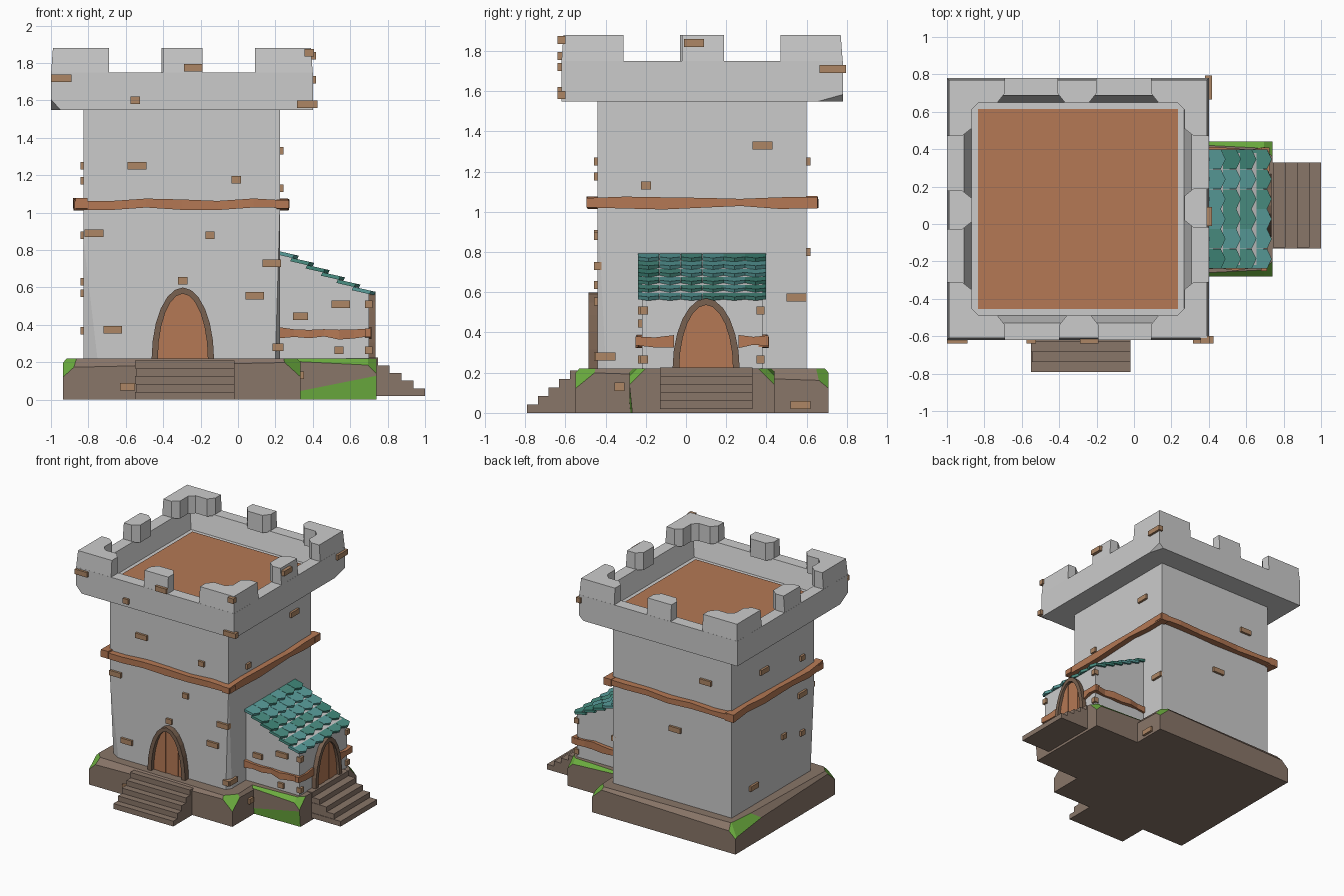
import bpy, bmesh, math, random
from mathutils import Vector

if "Cube" in bpy.data.objects:
    bpy.data.objects.remove(bpy.data.objects["Cube"])
random.seed(4)
CX, CY = -0.30, 0.08          # tower axis
EARTH, WOOD, TRIM = (.25, .18, .14, 1), (.46, .19, .09, 1), (.19, .12, .08, 1)
BRICK, GRASS = (.42, .24, .13, 1), (.15, .42, .05, 1)
TEALS = [(.07, .28, .23, 1), (.10, .34, .33, 1), (.05, .24, .19, 1)]
mats = {}


def mat(c):
    if c not in mats:
        mats[c] = bpy.data.materials.new("colour_%d" % len(mats))
        mats[c].diffuse_color = c
    return mats[c]


def finish(bm, name, *colours):
    bmesh.ops.recalc_face_normals(bm, faces=bm.faces)
    me = bpy.data.meshes.new(name)
    bm.to_mesh(me)
    bm.free()
    for c in colours:
        me.materials.append(mat(c))
    ob = bpy.data.objects.new(name, me)
    bpy.context.collection.objects.link(ob)
    return ob


def prism(bm, pts, offset, m=0):
    """Extrude a planar polygon along an offset vector."""
    a = [bm.verts.new(p) for p in pts]
    b = [bm.verts.new(Vector(p) + Vector(offset)) for p in pts]
    n = len(a)
    faces = [bm.faces.new(a[::-1]), bm.faces.new(b)]
    faces += [bm.faces.new((a[i], a[(i + 1) % n], b[(i + 1) % n], b[i])) for i in range(n)]
    for f in faces:
        f.material_index = m


def box(bm, x0, x1, y0, y1, z0, z1):
    prism(bm, [(x0, y0, z0), (x1, y0, z0), (x1, y1, z0), (x0, y1, z0)], (0, 0, z1 - z0))


def chip(bm, co, no, m=0):
    """Slice a corner off a convex mesh and cap it."""
    cut = bmesh.ops.bisect_plane(bm, geom=bm.verts[:] + bm.edges[:] + bm.faces[:],
                                 plane_co=co, plane_no=no, clear_outer=True)["geom_cut"]
    edges = [e for e in cut if isinstance(e, bmesh.types.BMEdge)]
    if len(edges) > 2:
        for f in bmesh.ops.edgenet_fill(bm, edges=edges)["faces"]:
            f.material_index = m


def wall(side, at):
    """Map (u along wall, d outward, z) to world on the given side."""
    return {"front": lambda u, d, z: Vector((u, at - d, z)),
            "back": lambda u, d, z: Vector((u, at + d, z)),
            "right": lambda u, d, z: Vector((at + d, u, z)),
            "left": lambda u, d, z: Vector((at - d, u, z))}[side]


# earth bases with brown worn edges and grassy corners
bm = bmesh.new()
box(bm, CX - .635, CX + .635, CY - .63, CY + .63, 0, .22)
for sx in (-1, 1):
    chip(bm, (CX + sx * .60, CY, .22), (sx, .03, .9))
for sy in (-1, 1):
    chip(bm, (CX, CY + sy * .60, .22), (-.02, sy, .9))
    for sx in (-1, 1):
        chip(bm, (CX + sx * .60, CY + sy * .585, .19), (sx, sy * .9, 1.1), 1)
chip(bm, (CX - .55, CY + .615, .2), (-.08, 1, .8), 1)
chip(bm, (CX - .612, CY + .3, .2), (-1, .1, .8), 1)
finish(bm, "tower_base", EARTH, GRASS)
bm = bmesh.new()
box(bm, .25, .74, CY - .36, CY + .36, 0, .22)
for sy in (-1, 1):
    chip(bm, (.5, CY + sy * .335, .22), (.05, sy, 1), 1)
    chip(bm, (.71, CY + sy * .34, .19), (1, sy, 1), 1)
chip(bm, (.55, CY - .357, .06), (.02, -1, -.1), 1)
finish(bm, "annex_base", EARTH, GRASS)

# two flights of steps
bm = bmesh.new()
for i in range(5):
    box(bm, -.55 + .004 * (i % 2), -.02, -.79 + .053 * i, -.53, .042 * i, .042 * (i + 1))
finish(bm, "front_steps", EARTH)
bm = bmesh.new()
for i in range(5):
    box(bm, .68, 1.0 - .063 * i, -.13 + .004 * (i % 2), .33, .02 + .041 * i, .02 + .041 * (i + 1))
finish(bm, "annex_steps", EARTH)

# tower shaft with worn front corners
bm = bmesh.new()
box(bm, CX - .525, CX + .525, CY - .52, CY + .52, .18, 1.56)
chip(bm, (CX - .525, CY - .52, .85), (-.6, -1, -.07))
chip(bm, (CX + .525, CY - .52, 1.05), (1, -.6, -.03))
finish(bm, "tower_shaft")

# parapet: box with a sunken, sloping well
bm = bmesh.new()
box(bm, CX - .7, CX + .7, CY - .7, CY + .7, 1.55, 1.75)
chip(bm, (CX - .65, CY - .7, 1.55), (-1, -.5, -.9))
chip(bm, (CX + .7, CY + .58, 1.55), (.8, .25, -.9))
bm.normal_update()
top = max(bm.faces, key=lambda f: f.calc_center_median().z)
bmesh.ops.inset_region(bm, faces=[top], thickness=.13)
well = bmesh.ops.extrude_face_region(bm, geom=[top])["geom"]
bmesh.ops.delete(bm, geom=[top], context="FACES_ONLY")
for v in [g for g in well if isinstance(g, bmesh.types.BMVert)]:
    v.co = Vector((CX + (v.co.x - CX) * .935, CY + (v.co.y - CY) * .935, 1.6))
finish(bm, "parapet")
bm = bmesh.new()
box(bm, CX - .535, CX + .535, CY - .535, CY + .535, 1.59, 1.605)
finish(bm, "roof_floor", WOOD)

# merlons: L-shaped corners and one block per side
bm = bmesh.new()
for k in range(4):
    ca, sa = round(math.cos(k * math.pi / 2)), round(math.sin(k * math.pi / 2))

    def turn(pts):
        return [(CX + x * ca - y * sa, CY + x * sa + y * ca, 1.74) for x, y in pts]
    prism(bm, turn([(-.7, -.7), (-.39, -.7), (-.39, -.62), (-.43, -.57), (-.53, -.57), (-.57, -.53),
                    (-.57, -.43), (-.62, -.39), (-.7, -.39)]), (0, 0, .14))
    prism(bm, turn([(-.10, -.7), (.11, -.7), (.11, -.62), (.07, -.57), (-.06, -.57), (-.10, -.62)]), (0, 0, .14))
for v in bm.verts:             # tops lean back, corners stay square
    if v.co.z > 1.8:
        for ax, c in ((0, CX), (1, CY)):
            r = v.co[ax] - c
            if abs(r) > .69:
                v.co[ax] = c + r * .985
finish(bm, "merlons")


# wavy timber beams
def beam(bm, w, u0, u1, z, depth, h=.05, n=6):
    rings = []
    for i in range(n + 1):
        u = u0 + (u1 - u0) * i / n
        a, b, d = (random.uniform(-.009, .009) for _ in range(3))
        rings.append([bm.verts.new(w(u, p, q)) for p, q in
                      ((-.02, z - h / 2 + a), (depth + d, z - h / 2 + a),
                       (depth + d, z + h / 2 + b), (-.02, z + h / 2 + b))])
    for r, s in zip(rings, rings[1:]):
        for j in range(4):
            bm.faces.new((r[j], r[(j + 1) % 4], s[(j + 1) % 4], s[j]))
    bm.faces.new(rings[0])
    bm.faces.new(rings[-1][::-1])


FRONT, BACK = wall("front", CY - .52), wall("back", CY + .52)
RIGHT, LEFT = wall("right", CX + .525), wall("left", CX - .525)
AFRONT, ABACK, ARIGHT = wall("front", CY - .3), wall("back", CY + .3), wall("right", .70)
bm = bmesh.new()
for w, c in ((FRONT, CX), (BACK, CX), (RIGHT, CY), (LEFT, CY)):
    beam(bm, w, c - .575, c + .575, 1.045, .05)
finish(bm, "tower_beams", WOOD)
bm = bmesh.new()
beam(bm, AFRONT, .22, .70, .355, .025)
beam(bm, ABACK, .22, .70, .355, .025)
beam(bm, ARIGHT, -.25, -.06, .355, .02, n=2)
beam(bm, ARIGHT, .26, .41, .355, .02, n=2)
finish(bm, "annex_beams", WOOD)

# lean-to annex
bm = bmesh.new()
prism(bm, [(.2, CY - .3, .2), (.70, CY - .3, .2), (.70, CY - .3, .575), (.2, CY - .3, .80)], (0, .6, 0))
finish(bm, "annex_walls")

# roof tiles: overlapping pointed shingles
bm = bmesh.new()
S, N = Vector((.905, 0, -.425)), Vector((.425, 0, .905))
TW = .64 / 6
for r in range(6):
    for c in range(6):
        o = Vector((.215, CY - .32 + TW * (c + .5), .795)) + S * (.091 * r)
        h = TW * .49
        pts = [o + S * s + N * (.022 * s / .1) + Vector((0, t, 0)) for s, t in
               ((-.01, -h), (.085, -h), (.11, 0), (.085, h), (-.01, h))]
        prism(bm, pts, N * -.02, random.choice((0, 0, 1, 1, 2)))
finish(bm, "roof_tiles", *TEALS)


# arched doors: frame ring and planks
def door(name, w, c, z0, a, h, proud):
    n, t = 12, .033
    bm = bmesh.new()
    arc = [(math.cos(math.pi * i / n), math.sin(math.pi * i / n)) for i in range(n + 1)]
    rings = [[bm.verts.new(w(c + x * (a - k), d, z0 + y * (h - k))) for k, d in
              ((0, -.03), (0, proud), (t, proud), (t, -.03))] for x, y in arc]
    for r, s in zip(rings, rings[1:]):
        for j in range(4):
            bm.faces.new((r[j], r[(j + 1) % 4], s[(j + 1) % 4], s[j]))
    bm.faces.new(rings[0])
    bm.faces.new(rings[-1][::-1])
    finish(bm, name + "_frame", TRIM)
    bm = bmesh.new()
    a, h = a - t + .004, h - t + .004
    for i in range(5):
        xs = [a * (-1 + .4 * (i + k / 4)) for k in range(5)]
        pts = [(x, h * math.sqrt(max(0, 1 - (x / a) ** 2))) for x in xs]
        pts = [p for p in pts if p[1] > .001] + [(xs[-1], 0), (xs[0], 0)]
        d = .012 + .004 * (i % 2)
        prism(bm, [w(c + x, -.02, z0 + y) for x, y in pts], w(0, d + .02, 0) - w(0, 0, 0))
    finish(bm, name + "_planks", WOOD)


door("front_door", FRONT, -.295, .215, .167, .385, .045)
door("annex_door", ARIGHT, .10, .215, .167, .355, .035)

# scattered bricks: (along wall, height, width)
CF, CR = wall("front", CY - .7), wall("right", CX + .7)
bricks = [
    (FRONT, [(-.54, 1.25, .1), (-.01, 1.175, .05), (-.77, .89, .1), (-.15, .88, .05), (.18, .73, .1),
             (.09, .555, .1), (-.67, .375, .1), (-.295, .637, .05), (.21, .28, .05)]),
    (CF, [(-.945, 1.72, .11), (-.24, 1.775, .1), (-.55, 1.6, .05), (.38, 1.855, .05), (.37, 1.58, .11)]),
    (wall("front", CY - .63), [(-.59, .07, .08)]),
    (AFRONT, [(.335, .445, .08), (.55, .51, .1), (.54, .265, .05)]),
    (RIGHT, [(.38, 1.33, .1), (-.2, 1.13, .05), (.55, .575, .1), (-.4, .28, .1)]),
    (CR, [(.04, 1.84, .1), (.73, 1.71, .13)]),
    (wall("right", CX + .635), [(-.33, .13, .05), (.57, .04, .1)]),
    (ARIGHT, [(-.21, .51, .04), (.37, .51, .04), (.37, .265, .04), (-.21, .265, .04)]),
    (LEFT, [(.2, 1.25, .1), (-.28, 1.17, .05), (-.28, .88, .1), (-.05, .63, .05), (-.28, .57, .05), (.33, .37, .1)]),
    (BACK, [(-.6, 1.25, .1), (-.33, .8, .1)])]
bm = bmesh.new()
for w, items in bricks:
    for u, z, b in items:
        h = .02
        prism(bm, [w(u + s * b / 2, -.02, z + t * h) for s, t in ((-1, -1), (1, -1), (1, 1), (-1, 1))],
              w(0, .038, 0) - w(0, 0, 0))
finish(bm, "loose_bricks", BRICK)

for m in bpy.data.materials:
    if m.users and not m.is_grease_pencil:
        m.use_nodes = True
        m.node_tree.nodes["Principled BSDF"].inputs["Base Color"].default_value = m.diffuse_color
